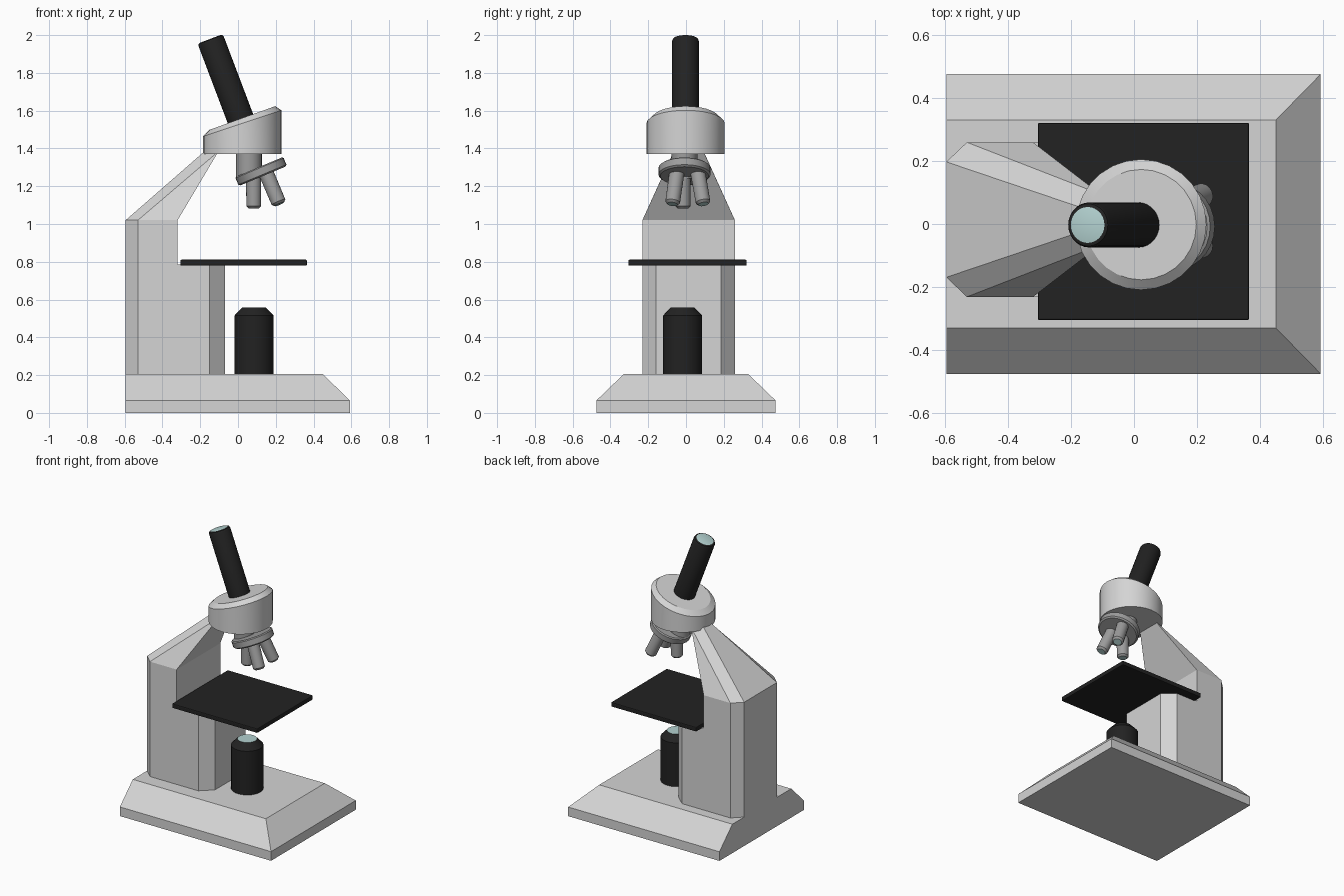
import bpy, bmesh, math
from mathutils import Vector

if "Cube" in bpy.data.objects:
    bpy.data.objects.remove(bpy.data.objects["Cube"])


def material(name, r, g, b):
    m = bpy.data.materials.new(name)
    m.diffuse_color = (r, g, b, 1)
    m.use_nodes = True
    m.node_tree.nodes["Principled BSDF"].inputs["Base Color"].default_value = m.diffuse_color
    return m


WHITE = material("pale_grey_paint", 0.66, 0.66, 0.66)
METAL = material("mid_grey_metal", 0.34, 0.34, 0.34)
BLACK = material("black_plastic", 0.016, 0.016, 0.016)
GLASS = material("pale_teal_glass", 0.45, 0.64, 0.63)


def finish(bm, name, mats, smooth=False):
    bmesh.ops.recalc_face_normals(bm, faces=bm.faces)
    me = bpy.data.meshes.new(name)
    bm.to_mesh(me)
    bm.free()
    for m in mats:
        me.materials.append(m)
    ob = bpy.data.objects.new(name, me)
    bpy.context.collection.objects.link(ob)
    if smooth:
        bpy.ops.object.select_all(action='DESELECT')
        ob.select_set(True)
        bpy.context.view_layer.objects.active = ob
        bpy.ops.object.shade_smooth_by_angle(angle=math.radians(25))
    return ob


def loft(name, rings, mats, smooth=False):
    """Skin equal-length rings of points, capping both ends.
    A second material colours the last cap."""
    bm = bmesh.new()
    loops = [[bm.verts.new(p) for p in ring] for ring in rings]
    n = len(loops[0])
    for a, b in zip(loops, loops[1:]):
        for i in range(n):
            j = (i + 1) % n
            bm.faces.new((a[i], a[j], b[j], b[i]))
    bm.faces.new(loops[0][::-1])
    bm.faces.new(loops[-1]).material_index = len(mats) - 1
    return finish(bm, name, mats, smooth)


def rod(name, origin, direction, profile, mats, n=28):
    """Turned part: profile is (radius, distance along the axis)."""
    q = Vector(direction).normalized().to_track_quat('Z', 'Y')
    o = Vector(origin)
    ang = [2 * math.pi * i / n for i in range(n)]
    rings = [[o + q @ Vector((r * math.cos(a), r * math.sin(a), t)) for a in ang]
             for r, t in profile]
    return loft(name, rings, mats, True)


# Base: slab with three sloped sides and a flush back
def base_ring(x, y, z):
    return [(-0.595, -y, z), (x, -y, z), (x, y, z), (-0.595, y, z)]


loft("base", [base_ring(0.592, 0.475, 0), base_ring(0.592, 0.475, 0.065),
              base_ring(0.45, 0.33, 0.205)], [WHITE])

# Column with chamfered corners below the stage, and tapering arm above it
YC = 0.014


def mirrored(half):
    """Ring from (x, half width, z) points given back to front."""
    return ([(x, YC - y, z) for x, y, z in half]
            + [(x, YC + y, z) for x, y, z in reversed(half)])


def column_ring(z):
    return mirrored([(-0.595, 0.183, z), (-0.53, 0.245, z),
                     (-0.15, 0.245, z), (-0.07, 0.172, z)])


def arm_ring(z):
    return mirrored([(-0.595, 0.183, z), (-0.53, 0.245, z), (-0.32, 0.245, z)])


loft("column", [column_ring(0.2), column_ring(0.785)], [WHITE])
loft("arm", [arm_ring(0.78), arm_ring(1.02),
             mirrored([(-0.114, 0.02, 1.44), (-0.118, 0.085, 1.372),
                       (-0.112, 0.085, 1.37)])], [WHITE])

# Stage plate
bm = bmesh.new()
bmesh.ops.create_cube(bm, size=1)
stage = finish(bm, "stage", [BLACK])
for v in stage.data.vertices:
    v.co = (v.co.x * 0.67 + 0.03, v.co.y * 0.626 + 0.008, v.co.z * 0.032 + 0.795)
bev = stage.modifiers.new("edge", 'BEVEL')
bev.width = 0.006
bev.segments = 2

# Lamp housing with glass top
rod("lamp_housing", (0.085, -0.018, 0.2), (0, 0, 1),
    [(0.104, 0), (0.104, 0.315), (0.063, 0.358)], [BLACK, GLASS])


# Head: round drum with a flat bottom and a slanted, chamfered top
def head_ring(r, z, slope):
    return [(0.0225 + r * math.cos(a), -0.002 + r * math.sin(a),
             z + slope * r * math.cos(a))
            for a in (2 * math.pi * i / 28 for i in range(28))]


loft("head", [head_ring(0.207, 1.37, 0), head_ring(0.207, 1.533, 0.333),
              head_ring(0.175, 1.561, 0.36)], [WHITE], True)

# Eyepiece tube with glass end
AX = Vector((-0.354, 0, 0.935)).normalized()
top = Vector((-0.147, -0.003, 1.98))
rod("eyepiece_tube", top - AX * 0.5, AX,
    [(0.0715, 0), (0.0715, 0.485), (0.067, 0.496), (0.057, 0.5)], [BLACK, GLASS])

# Neck and tilted turret
rod("turret_neck", (0.058, -0.008, 1.39), (0, 0, -1),
    [(0.068, 0), (0.068, 0.15)], [METAL])
TD = Vector((0.385, 0, -0.923))
rod("turret", Vector((0.122, -0.008, 1.278)) - TD * 0.026, TD,
    [(0.13, 0), (0.138, 0.006), (0.138, 0.044), (0.128, 0.052)], [METAL])

# Objective lenses: one upright, two splayed, given by tip and direction
for name, tip, d in (("objective_middle", (0.083, -0.016, 1.082), (0, 0, -1)),
                     ("objective_left", (0.219, -0.072, 1.105), (0.39, -0.13, -0.92)),
                     ("objective_right", (0.219, 0.092, 1.105), (0.39, 0.16, -0.92))):
    d = Vector(d).normalized()
    rod(name, Vector(tip) - d * 0.18, d,
        [(0.04, 0), (0.039, 0.168), (0.027, 0.18)], [METAL, GLASS], 20)
